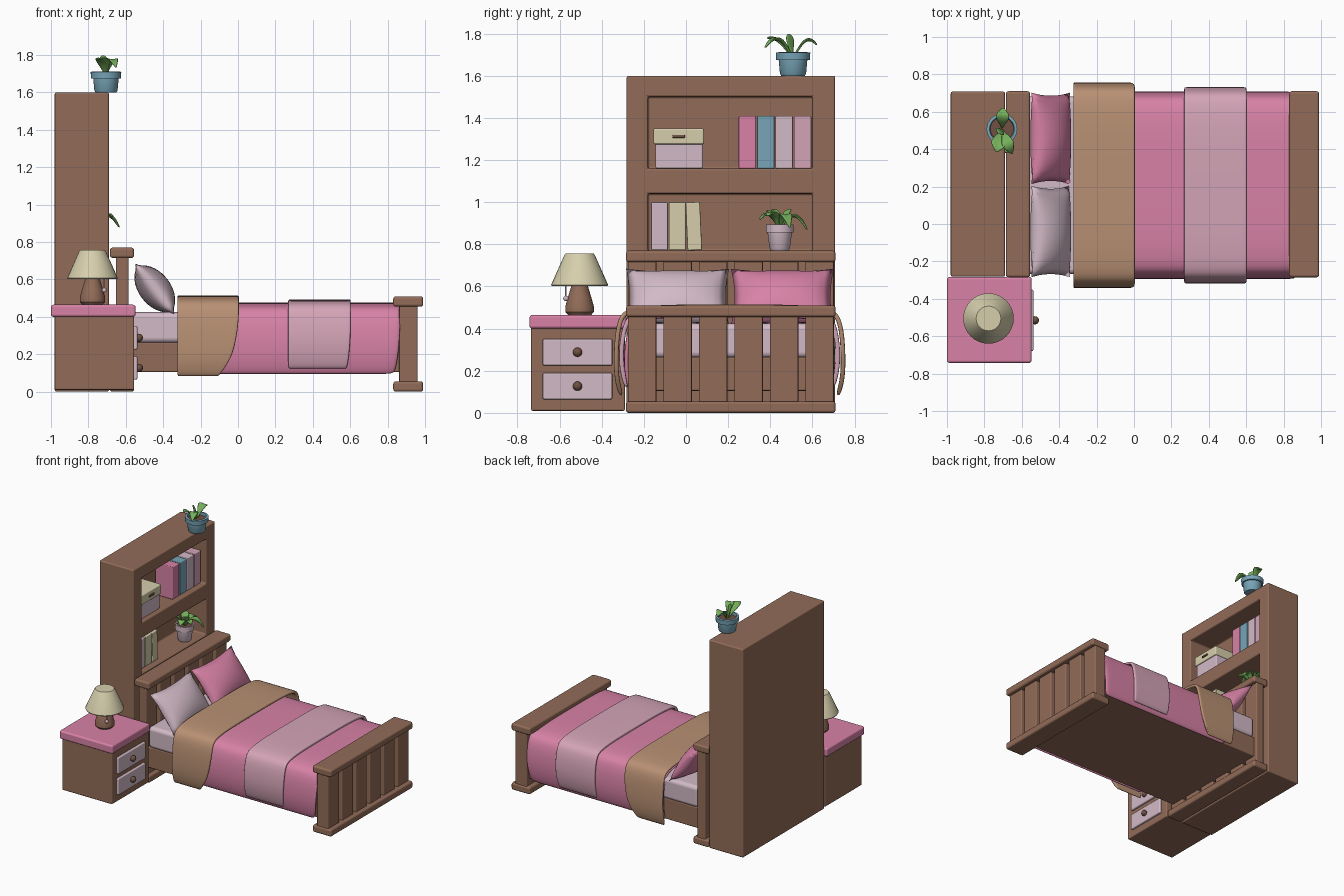
import bpy, bmesh
from math import sin, cos, pi
from mathutils import Vector

cube = bpy.data.objects.get("Cube")
if cube:
    bpy.data.objects.remove(cube, do_unlink=True)


def material(name, r, g, b):
    m = bpy.data.materials.new(name)
    col = [((c / 255 + .055) / 1.055) ** 2.4 for c in (r, g, b)] + [1]
    m.use_nodes = True
    m.diffuse_color = col
    node = next(n for n in m.node_tree.nodes if n.type == 'BSDF_PRINCIPLED')
    node.inputs["Base Color"].default_value = col
    return m


brown = material("wood brown", 146, 108, 88)
dark = material("dark brown", 112, 80, 66)
pink = material("pink", 216, 130, 166)
rose = material("dusty rose", 212, 164, 182)
lilac = material("pale lilac", 210, 186, 198)
tan = material("tan", 184, 144, 115)
cream = material("cream", 214, 206, 172)
blue = material("blue", 120, 165, 184)
green = material("leaf green", 118, 176, 92)


def finish(name, bm, mat, loc=(0, 0, 0), angle=None):
    me = bpy.data.meshes.new(name)
    bm.to_mesh(me)
    bm.free()
    ob = bpy.data.objects.new(name, me)
    ob.location = loc
    me.materials.append(mat)
    bpy.context.collection.objects.link(ob)
    for p in me.polygons:
        p.use_smooth = True
    if angle:
        bpy.ops.object.select_all(action='DESELECT')
        ob.select_set(True)
        bpy.context.view_layer.objects.active = ob
        bpy.ops.object.shade_smooth_by_angle(angle=angle)
    return ob


def bevel(ob, width):
    mod = ob.modifiers.new("Bevel", 'BEVEL')
    mod.width, mod.segments, mod.harden_normals = width, 3, True


def box(name, x, y, z, mat, width=.008, tilt=0):
    """Bevelled box spanning the three ranges."""
    lo, hi = Vector((x[0], y[0], z[0])), Vector((x[1], y[1], z[1]))
    bm = bmesh.new()
    bmesh.ops.create_cube(bm, size=1)
    bmesh.ops.scale(bm, vec=hi - lo, verts=bm.verts)
    ob = finish(name, bm, mat, (lo + hi) / 2)
    ob.rotation_euler.x = tilt
    bevel(ob, width)
    return ob


def sheet(rows):
    """Quad mesh through rows of points."""
    bm = bmesh.new()
    vs = [[bm.verts.new(p) for p in row] for row in rows]
    for a, b in zip(vs, vs[1:]):
        for j in range(len(a) - 1):
            bm.faces.new((a[j], a[j + 1], b[j + 1], b[j]))
    return bm


def lathe(name, profile, mat, loc, n=32):
    bm = sheet([[(r * cos(2 * pi * k / n), r * sin(2 * pi * k / n), z) for k in range(n + 1)]
                for r, z in profile])
    bmesh.ops.remove_doubles(bm, verts=bm.verts, dist=1e-5)
    bmesh.ops.recalc_face_normals(bm, faces=bm.faces)
    return finish(name, bm, mat, loc, .7)


def ball(name, r, mat, loc):
    bm = bmesh.new()
    bmesh.ops.create_uvsphere(bm, u_segments=16, v_segments=10, radius=r)
    return finish(name, bm, mat, loc)


def thicken(ob, t, levels):
    s = ob.modifiers.new("Solidify", 'SOLIDIFY')
    s.thickness, s.offset = t, -1
    ob.modifiers.new("Subsurf", 'SUBSURF').levels = levels
    ob.modifiers["Subsurf"].render_levels = levels


MID = .207  # bed centre line


def drape(name, x0, x1, w, z0, zt, mat, cut):
    """Cloth over the mattress, hanging on both sides."""
    half = [(w - .028, z0), (w - .01, z0 + .06), (w, z0 + .14), (w - .006, zt - .14),
            (w - .025, zt - .06), (w - .06, zt - .015), (w * .6, zt), (w * .25, zt + .002)]
    prof = [(-y, z) for y, z in half] + [(y, z) for y, z in reversed(half)]
    rows = []
    for y, z in prof:
        drop = max(0, (.34 - z) / (.34 - z0))
        end = x1 - cut * drop ** 2
        rows.append([(x0 + (end - x0) * t, MID + y, z) for t in (0, .04, .25, .5, .75, .96, 1)])
    thicken(finish(name, sheet(rows), mat), .022, 2)


def pillow(name, y, mat):
    up, out = Vector((-.61, 0, .79)), Vector((.79, 0, .61))
    bm = bmesh.new()
    for side in (1, -1):
        made = bmesh.ops.create_grid(bm, x_segments=14, y_segments=14, size=1)["verts"]
        for v in made:
            u, t = v.co.x, v.co.y
            fat = max(0, (1 - u * u) * (1 - t * t)) ** .6
            a = .245 * u * (1 - .07 * (1 - t * t))
            b = .17 * t * (1 - .12 * (1 - u * u))
            v.co = Vector((0, a, 0)) + up * b + out * (side * .085 * fat)
    bmesh.ops.remove_doubles(bm, verts=bm.verts, dist=1e-4)
    bmesh.ops.recalc_face_normals(bm, faces=bm.faces)
    finish(name, bm, mat, (-.445, y, .55))


def leaf(name, base, tip, rise, w):
    a, b = Vector(base), Vector(tip)
    d = b - a
    side = Vector((d.y, -d.x, 0)).normalized()
    rows = []
    for i in range(9):
        t = i / 8
        wide = w * max(.06, sin(pi * t ** 1.2))
        p = a.lerp(b, t) + Vector((0, 0, rise * 4 * t * (1 - t)))
        rows.append([p + side * s * wide + Vector((0, 0, abs(s) * wide * .4)) for s in (-1, 0, 1)])
    thicken(finish(name, sheet(rows), green), .01, 1)


# Bookcase with two recessed shelves
bm = bmesh.new()
bmesh.ops.create_cube(bm, size=1)
for v in bm.verts:
    v.co = (-.835 + v.co.x * .29, .213 + v.co.y * .99, .8 + v.co.z * 1.6)
for axis, places in (((0, 1, 0), (-.18, .6)), ((0, 0, 1), (.77, 1.04, 1.16, 1.5))):
    for d in places:
        bmesh.ops.bisect_plane(bm, geom=bm.verts[:] + bm.edges[:] + bm.faces[:],
                               plane_co=Vector(axis) * d, plane_no=axis)
niches = []
for f in bm.faces:
    c = f.calc_center_median()
    if f.normal.x > .9 and -.18 < c.y < .6 and (.77 < c.z < 1.04 or 1.16 < c.z < 1.5):
        niches.append(f)
bmesh.ops.inset_individual(bm, faces=niches, thickness=0, depth=-.2)
bevel(finish("bookcase", bm, brown), .01)

# Headboard and footboard: rails and six slats each
for name, x, top in (("headboard", (-.685, -.555), .77), ("footboard", (.83, .99), .51)):
    box(name + "_top_rail", x, (-.285, .71), (top - .055, top), brown, .014)
    box(name + "_bottom_rail", x, (-.285, .71), (0, .055), brown, .014)
    for i in range(6):
        y = -.276 + i * .1685
        box(f"{name}_slat_{i + 1}", (x[0] + .032, x[1] - .03), (y, y + .135), (.04, top - .04), brown)

# Bed base, mattress and covers
box("bed_frame", (-.62, .88), (MID - .465, MID + .465), (.105, .265), brown)
box("mattress", (-.58, .87), (MID - .475, MID + .475), (.26, .425), lilac, .03)
drape("duvet", -.3, .868, .503, .09, .474, pink, .03)
drape("tan_blanket", -.325, .005, .552, .078, .513, tan, .11)
drape("rose_throw", .268, .603, .527, .118, .492, rose, .02)
pillow("lilac_pillow", -.04, lilac)
pillow("pink_pillow", .458, pink)

# Nightstand
box("nightstand_body", (-.98, -.555), (-.735, -.29), (.01, .41), brown)
box("nightstand_top", (-1, -.547), (-.743, -.283), (.4, .465), pink, .014)
for label, z in (("upper", .288), ("lower", .127)):
    box(label + "_drawer", (-.6, -.538), (-.68, -.35), (z - .063, z + .063), lilac)
    ball(label + "_drawer_knob", .022, dark, (-.53, -.515, z))

# Table lamp with pull cord
lamp = (-.778, -.505, 0)
lathe("lamp_base", [(0, .465), (.055, .465), (.068, .48), (.068, .505), (.055, .55),
                    (.04, .6), (.035, .64), (0, .64)], brown, lamp)
lathe("lamp_shade", [(0, .757), (.066, .757), (.072, .75), (.135, .608), (.132, .602),
                     (.122, .606), (.062, .74), (0, .74)], cream, lamp)
lathe("lamp_cord", [(0, .545), (.004, .545), (.004, .65), (0, .65)], lilac, (-.715, -.57, 0), 8)
ball("lamp_cord_bead", .013, lilac, (-.715, -.57, .543))

# Upper shelf: storage box and books
box("storage_box", (-.87, -.72), (-.145, .08), (1.16, 1.28), lilac)
box("storage_box_lid", (-.88, -.71), (-.155, .085), (1.275, 1.35), cream)
box("storage_box_handle", (-.715, -.702), (-.065, -.005), (1.305, 1.32), dark, .004)
for i, mat in enumerate((pink, blue, lilac, rose)):
    y = .25 + i * .0875
    box(f"upper_book_{i + 1}", (-.88, -.73), (y, y + .082), (1.16, 1.41), mat, .006)

# Lower shelf: books
for i, (mat, tilt) in enumerate(((lilac, 0), (cream, 0), (cream, .045))):
    y = -.165 + i * .084
    box(f"lower_book_{i + 1}", (-.88, -.73), (y, y + .079 - tilt / 4), (.772, 1), mat, .006, tilt)

# Potted plant on top of the bookcase
px, py = -.706, .508
lathe("blue_pot", [(0, 0), (.056, 0), (.062, .01), (.068, .075), (.08, .075), (.082, .11),
                   (.066, .112), (.062, .09), (0, .09)], blue, (px, py, 1.6))
lathe("blue_pot_soil", [(0, .097), (.062, .095)], dark, (px, py, 1.6))
for i, (tip, rise, w) in enumerate((((-.7, .625, 1.75), .045, .036),
                                    ((-.735, .385, 1.785), .02, .04),
                                    ((-.65, .37, 1.735), .06, .032),
                                    ((-.72, .49, 1.8), .01, .03))):
    leaf(f"top_plant_leaf_{i + 1}", (px, py, 1.69), tip, rise, w)

# Potted plant on the lower shelf
px, py = -.765, .445
lathe("lilac_pot", [(0, 0), (.042, 0), (.048, .01), (.058, .085), (.066, .085), (.066, .125),
                    (.056, .125), (.054, .11), (0, .11)], lilac, (px, py, .77))
lathe("lilac_pot_soil", [(0, .117), (.054, .115)], dark, (px, py, .77))
for i, (dx, dy, dz, rise) in enumerate(((.135, .05, .0, .06), (.03, .135, -.01, .06), (.03, -.1, .04, .04),
                                        (.1, -.06, .06, .03), (-.03, .05, .09, .01),
                                        (.03, -.03, .09, .01), (-.08, -.06, .06, .04))):
    leaf(f"shelf_plant_leaf_{i + 1}", (px, py, .88), (px + dx, py + dy, .88 + dz), rise, .03)
